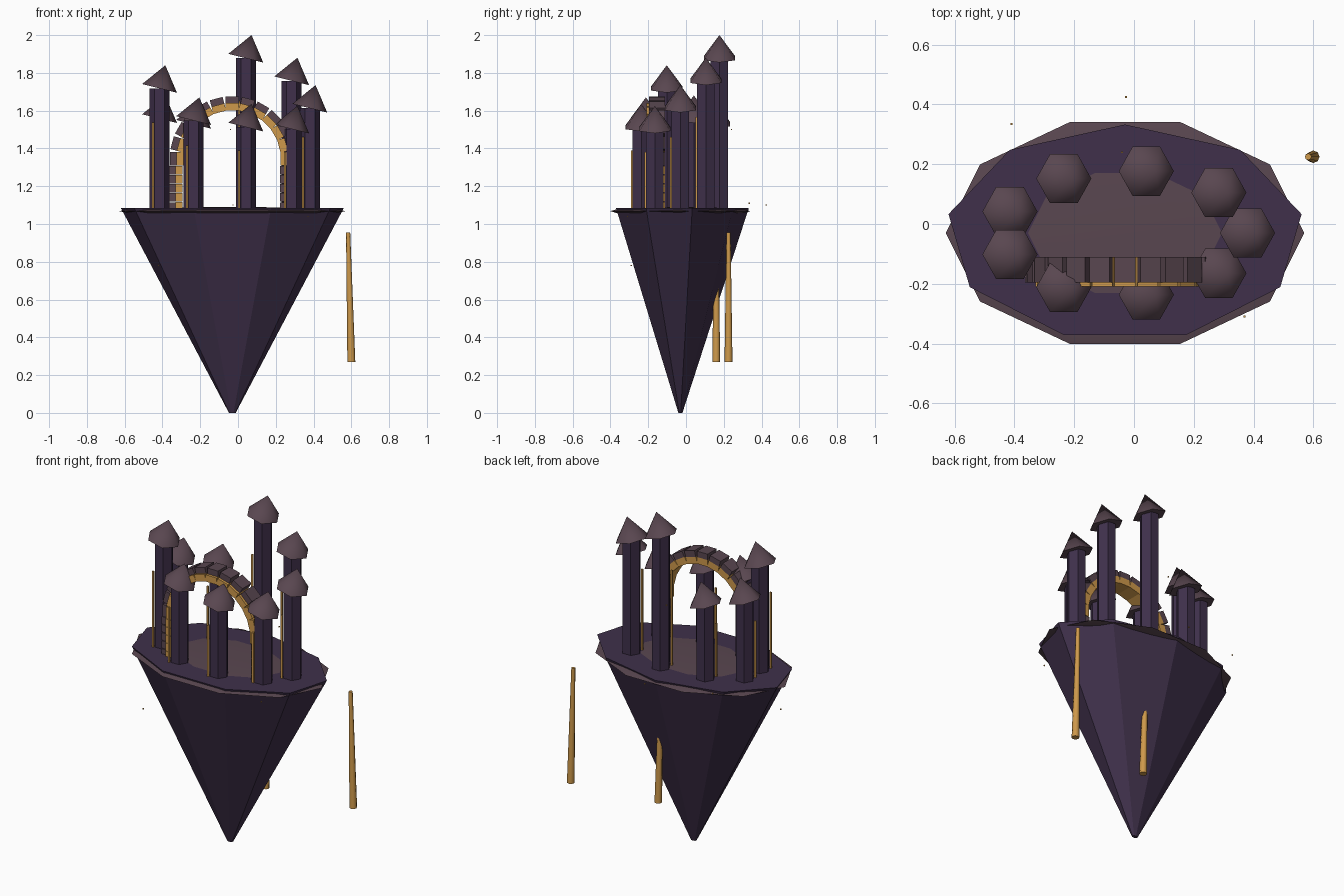
import bpy, bmesh, math
from mathutils import Matrix, Vector

if "Cube" in bpy.data.objects:
    bpy.data.objects.remove(bpy.data.objects["Cube"])


def material(name, rgb):
    m = bpy.data.materials.new(name)
    m.diffuse_color = (*rgb, 1)
    m.use_nodes = True
    m.node_tree.nodes["Principled BSDF"].inputs["Base Color"].default_value = m.diffuse_color
    return m


PURPLE = material("dark purple stone", (0.05, 0.03, 0.07))
MAUVE = material("mauve slate", (0.10, 0.062, 0.08))
GOLD = material("amber gold", (0.62, 0.32, 0.07))
CX, CY = -0.03, -0.03          # shared axis of rock and castle


def finish(name, bm, mat, smooth=None):
    mesh = bpy.data.meshes.new(name)
    bm.to_mesh(mesh)
    bm.free()
    mesh.materials.append(mat)
    ob = bpy.data.objects.new(name, mesh)
    bpy.context.collection.objects.link(ob)
    if smooth:
        bpy.ops.object.select_all(action='DESELECT')
        ob.select_set(True)
        bpy.context.view_layer.objects.active = ob
        bpy.ops.object.shade_smooth_by_angle(angle=math.radians(smooth))
    return ob


def add_cone(bm, sides, r1, r2, depth, mat):
    """Frustum from z=0 to z=depth in local space, then moved by mat."""
    bmesh.ops.create_cone(bm, cap_ends=True, segments=sides, radius1=r1, radius2=r2,
                          depth=depth, matrix=mat @ Matrix.Translation((0, 0, depth / 2)))


def add_box(bm, center, size, turn=Matrix()):
    bmesh.ops.create_cube(bm, size=1, matrix=Matrix.Translation(center) @ turn
                          @ Matrix.Diagonal((*size, 1)))


def ring(sides, rx, ry, z, start=90):
    return [(CX + rx * math.cos(math.radians(start) + math.tau * i / sides),
             CY + ry * math.sin(math.radians(start) + math.tau * i / sides), z)
            for i in range(sides)]


# Floating rock: inverted nine-sided cone with a flat top
bm = bmesh.new()
low = [bm.verts.new(p) for p in ring(9, 0.018, 0.011, 0)]
top = [bm.verts.new(p) for p in ring(9, 0.6, 0.363, 1.086)]
for i in range(9):
    j = (i + 1) % 9
    bm.faces.new((low[i], low[j], top[j], top[i]))
bm.faces.new(top)
bm.faces.new(low[::-1])
finish("floating_rock", bm, PURPLE)

# Courtyard: very flat ten-sided dome that pokes through the rock top and rim
bm = bmesh.new()
bmesh.ops.create_uvsphere(
    bm, u_segments=10, v_segments=8, radius=1,
    matrix=Matrix.Translation((CX, CY, 1.068)) @ Matrix.Diagonal((0.6, 0.39, 0.022, 1))
    @ Matrix.Rotation(math.pi / 2, 4, 'Z'))
finish("courtyard_dome", bm, MAUVE, 60)

# Nine towers around an oval, each with a leaning roof and a thin light strip
apex_heights = [1.735, 1.88, 2.0, 1.65, 1.68, 1.84, 1.67, 1.635, 1.625]
lean = Matrix.Rotation(math.radians(14), 4, 'Y')
for i, apex in enumerate(apex_heights):
    a = math.radians(40 * i)
    x, y = CX + 0.41 * math.cos(a), CY + 0.21 * math.sin(a)
    eave = apex - 0.122
    bm = bmesh.new()
    # six-sided shaft with corners on +x and -x
    add_cone(bm, 6, 0.053, 0.053, eave - 1.06,
             Matrix.Translation((x, y, 1.06)) @ Matrix.Rotation(math.pi / 2, 4, 'Z'))
    finish(f"tower_{i + 1}", bm, PURPLE)
    bm = bmesh.new()
    add_cone(bm, 6, 0.095, 0, 0.126,
             Matrix.Translation((x, y, eave)) @ lean @ Matrix.Rotation(math.pi / 2, 4, 'Z'))
    finish(f"tower_roof_{i + 1}", bm, MAUVE, 60)
    bm = bmesh.new()
    h = 0.72 * (eave - 1.09)
    add_box(bm, (x - 0.035, y - 0.05, 1.085 + h / 2), (0.011, 0.008, h))
    finish(f"tower_light_{i + 1}", bm, GOLD)

# Arch: outer mauve blocks with an inner gold lining, on two brick pillars
ARCH_Z = 1.345
outer, inner = bmesh.new(), bmesh.new()
for k in range(13):
    a = math.radians(15 * k)
    turn = Matrix.Rotation(-a, 4, 'Y')
    c, s = math.cos(a), math.sin(a)
    add_box(outer, (CX + 0.3125 * c, -0.1525, ARCH_Z + 0.3125 * s), (0.035, 0.085, 0.07), turn)
    add_box(inner, (CX + 0.275 * c, -0.16, ARCH_Z + 0.275 * s), (0.04, 0.1, 0.07), turn)
for k in range(5):
    z = 1.285 - 0.048 * k
    for shift in (0, 0.587):
        add_box(outer, (-0.3475 + shift, -0.1525, z), (0.035, 0.085, 0.044))
        add_box(inner, (-0.312 + shift, -0.16, z), (0.036, 0.1, 0.046))
finish("arch_blocks", outer, MAUVE)
finish("arch_lining", inner, GOLD)

# Two slim hanging spikes beside and behind the rock
for i, (x, y) in enumerate([(0.60, 0.225), (0.07, 0.16)]):
    bm = bmesh.new()
    start, end = Vector((x, y, 0.27)), Vector((x - 0.017, y, 0.955))
    axis = end - start
    add_cone(bm, 8, 0.021, 0.011, axis.length,
             Matrix.Translation(start) @ axis.to_track_quat('Z', 'Y').to_matrix().to_4x4())
    finish(f"gold_spike_{i + 1}", bm, GOLD, 60)

# Tiny drifting sparks
bm = bmesh.new()
for p in [(-0.027, 0.425, 1.1), (-0.41, 0.335, 1.11), (-0.04, 0.24, 1.5),
          (-0.42, -0.29, 0.78), (0.37, -0.31, 1.04)]:
    add_box(bm, p, (0.006, 0.006, 0.006))
finish("sparks", bm, GOLD)
